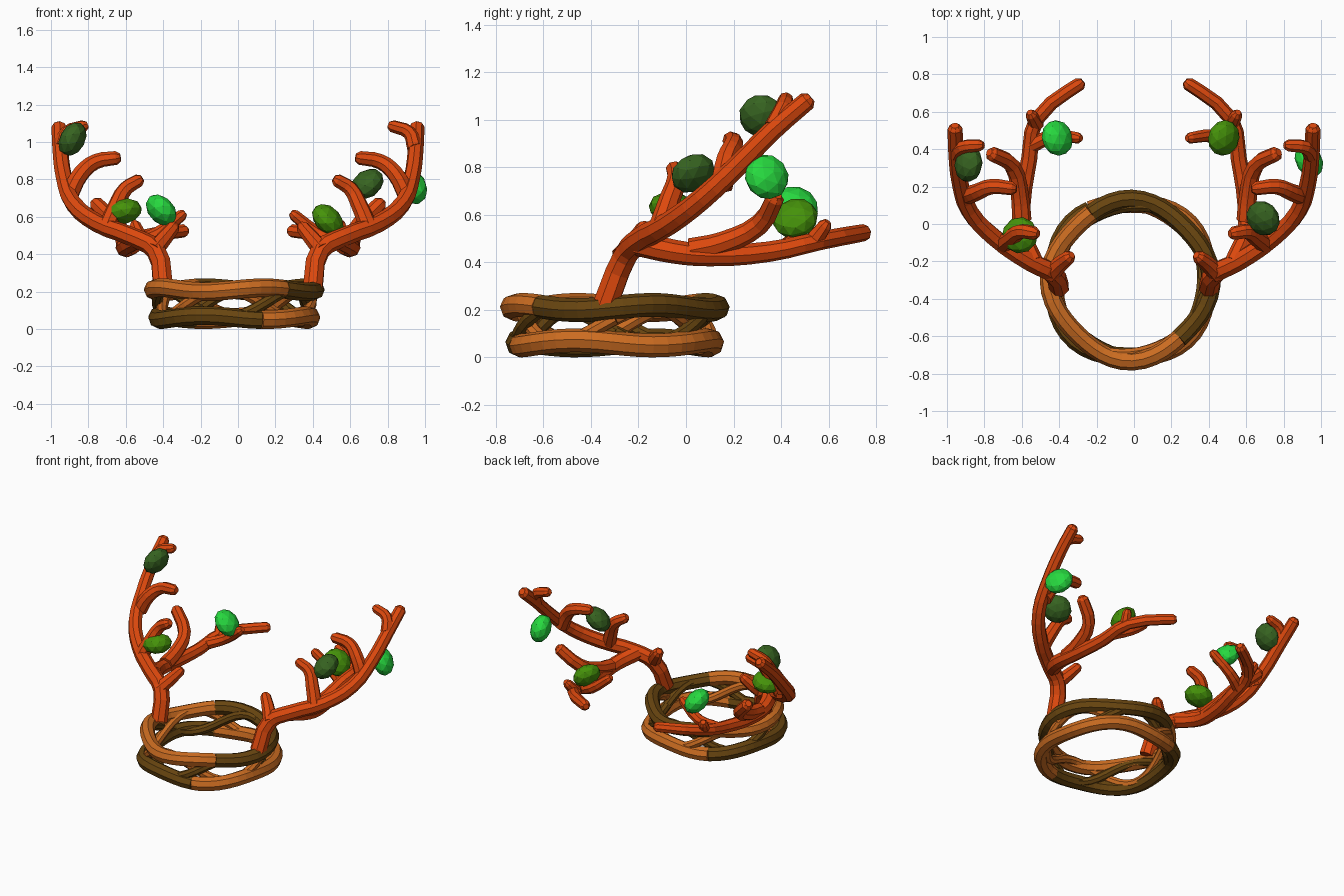
import bpy
from math import sin, cos, pi, radians
from mathutils import Vector

if "Cube" in bpy.data.objects:
    bpy.data.objects.remove(bpy.data.objects["Cube"])


def material(name, rgb):
    m = bpy.data.materials.new(name)
    m.diffuse_color = (*rgb, 1)
    m.use_nodes = True
    m.node_tree.nodes["Principled BSDF"].inputs["Base Color"].default_value = m.diffuse_color
    return m


ANTLER = material("antler_orange", (0.72, 0.065, 0.004))
LIGHT = material("light_vine", (0.60, 0.15, 0.015))
DARK = material("dark_vine", (0.14, 0.06, 0.005))
PINE = material("pine_leaf", (0.038, 0.127, 0.015))
OLIVE = material("olive_leaf", (0.06, 0.29, 0.003))
BRIGHT = material("bright_leaf", (0.02, 0.70, 0.05))


def tubes(name, paths, mat, sides_res=2, bezier=True):
    """Flat-sided tubes along paths; each path is a list of (x, y, z, radius)."""
    cu = bpy.data.curves.new(name, 'CURVE')
    cu.dimensions = '3D'
    cu.bevel_depth = 1.0
    cu.bevel_resolution = sides_res
    cu.use_fill_caps = True
    cu.resolution_u = 3
    for path in paths:
        sp = cu.splines.new('BEZIER' if bezier else 'POLY')
        pts = sp.bezier_points if bezier else sp.points
        pts.add(len(path) - 1)
        for p, (x, y, z, r) in zip(pts, path):
            p.co = (x, y, z) if bezier else (x, y, z, 1)
            p.radius = r
            if bezier:
                p.handle_left_type = p.handle_right_type = 'AUTO'
        sp.use_smooth = False
    tmp = bpy.data.objects.new(name + "_curve", cu)
    bpy.context.collection.objects.link(tmp)
    dg = bpy.context.evaluated_depsgraph_get()
    me = bpy.data.meshes.new_from_object(tmp.evaluated_get(dg))
    bpy.data.objects.remove(tmp)
    me.name = name
    me.materials.clear()
    me.materials.append(mat)
    ob = bpy.data.objects.new(name, me)
    bpy.context.collection.objects.link(ob)
    return ob


# Woven circlet: wavy rims, each half a different colour, with crossing vines
def vine(name, mat, a0, a1, z, amp, waves, phase, r, rad):
    path = []
    n = max(8, int((a1 - a0) / 7.5))
    for i in range(n + 1):
        a = radians(a0 + (a1 - a0) * i / n)
        w = waves * a + phase
        rr = r + 0.014 * cos(w)
        path.append((-0.02 + rr * cos(a), -0.3 + rr * sin(a), z + amp * sin(w), rad))
    ob = tubes(name, [path], mat, sides_res=2, bezier=False)
    ob.data.polygons.foreach_set("use_smooth", [False] * len(ob.data.polygons))


vine("upper_rim_light", LIGHT, 120, 310, 0.210, 0.011, 4, 0, 0.420, 0.05)
vine("upper_rim_dark", DARK, 310, 480, 0.210, 0.011, 4, 0, 0.420, 0.05)
vine("lower_rim_dark", DARK, 120, 290, 0.061, 0.011, 4, pi, 0.424, 0.05)
vine("lower_rim_light", LIGHT, 290, 480, 0.061, 0.011, 4, pi, 0.424, 0.05)
vine("cross_vine_light", LIGHT, 0, 360, 0.135, 0.078, 3, 0.4, 0.400, 0.031)
vine("cross_vine_dark", DARK, 0, 360, 0.135, 0.078, 3, 0.4 + pi, 0.400, 0.031)

# Antler branches, right side: start radius, end radius, points
BRANCHES = [
    # main beam
    (0.056, 0.040, [(.40, -.34, .22), (.44, -.26, .42), (.56, -.20, .49), (.75, -.07, .565),
                    (.88, .07, .67), (.93, .22, .81), (.95, .37, .96), (.957, .51, 1.08)]),
    # brow tine
    (0.050, 0.036, [(.45, -.27, .42), (.39, -.21, .49), (.345, -.175, .545)]),
    # rear branch
    (0.054, 0.036, [(.54, -.20, .48), (.60, -.05, .445), (.60, .1, .43), (.56, .35, .445),
                    (.52, .56, .49), (.29, .75, .525)]),
    # rear branch forks
    (0.042, 0.031, [(.55, .42, .46), (.43, .47, .51), (.30, .46, .61)]),
    (0.042, 0.031, [(.52, .53, .48), (.55, .585, .555)]),
    # inner rear tine
    (0.052, 0.040, [(.60, .02, .45), (.61, .15, .48), (.65, .31, .56), (.76, .375, .67)]),
    # middle tine
    (0.050, 0.037, [(.90, .15, .72), (.84, .17, .83), (.76, .20, .895), (.65, .19, .915)]),
    # front tine
    (0.050, 0.036, [(.70, -.11, .54), (.65, -.07, .66), (.60, -.04, .75), (.53, -.05, .795)]),
    # top fork
    (0.042, 0.033, [(.945, .37, .97), (.915, .41, 1.05), (.825, .42, 1.085)]),
]


def antler(name, s):
    paths = []
    for r0, r1, pts in BRANCHES:
        n = len(pts) - 1
        path = [(s * x, y, z, r0 + (r1 - r0) * i / n) for i, (x, y, z) in enumerate(pts)]
        # blunt, chamfered tip
        end = Vector(pts[-1])
        tip = end + (end - Vector(pts[-2])).normalized() * 0.022
        path.append((s * tip.x, tip.y, tip.z, r1 * 0.55))
        paths.append(path)
    tubes(name, paths, ANTLER)


antler("right_antler", 1)
antler("left_antler", -1)


# Faceted leaf buds: flattened icospheres turned along their thin axis
def bud(name, mat, loc, normal, size=(0.098, 0.098, 0.068)):
    bpy.ops.mesh.primitive_ico_sphere_add(subdivisions=2, radius=1, location=loc)
    ob = bpy.context.object
    ob.name = name
    ob.scale = size
    ob.rotation_euler = Vector(normal).to_track_quat('Z', 'Y').to_euler()
    ob.data.materials.append(mat)


bud("left_top_leaf", PINE, (-.885, .32, 1.015), (.85, -.1, -.45))
bud("left_front_leaf", OLIVE, (-.61, -.06, .63), (-.2, .1, 1))
bud("left_rear_leaf", BRIGHT, (-.41, .46, .635), (.65, .2, .6))
bud("right_rear_leaf", OLIVE, (.48, .46, .585), (.6, -.2, .6))
bud("right_front_leaf", PINE, (.69, .03, .775), (-.5, -.35, .65))
bud("right_top_leaf", BRIGHT, (.935, .34, .76), (.8, .4, .3))
